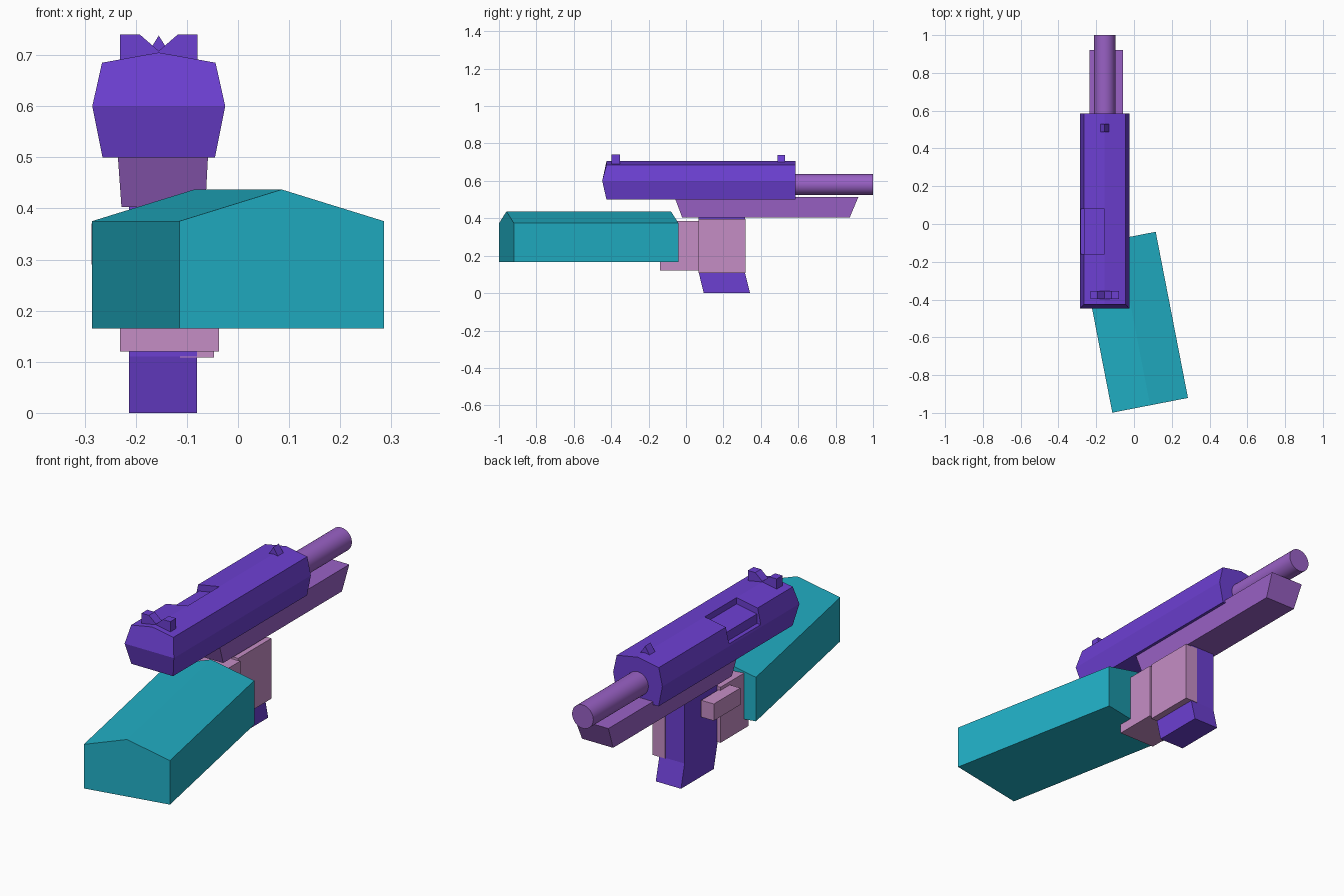
import bpy, bmesh, math
from mathutils import Matrix

if "Cube" in bpy.data.objects:
    bpy.data.objects.remove(bpy.data.objects["Cube"])

CX = -0.155  # centre line of the pistol


def material(name, rgb):
    m = bpy.data.materials.new(name)
    m.diffuse_color = (*rgb, 1)
    m.use_nodes = True
    m.node_tree.nodes["Principled BSDF"].inputs["Base Color"].default_value = m.diffuse_color
    return m


VIOLET = material("violet", (0.15, 0.05, 0.64))
PURPLE = material("purple", (0.32, 0.12, 0.56))
PINK = material("pink", (0.56, 0.27, 0.56))
TEAL = material("teal", (0.015, 0.43, 0.56))


def finish(name, bm, mat):
    bmesh.ops.recalc_face_normals(bm, faces=bm.faces)
    me = bpy.data.meshes.new(name)
    bm.to_mesh(me)
    bm.free()
    ob = bpy.data.objects.new(name, me)
    bpy.context.collection.objects.link(ob)
    if mat:
        me.materials.append(mat)
    return ob


def loft(loops):
    """Closed solid through matching loops of points."""
    bm = bmesh.new()
    rings = [[bm.verts.new(p) for p in lp] for lp in loops]
    n = len(rings[0])
    for a, b in zip(rings, rings[1:]):
        for i in range(n):
            j = (i + 1) % n
            bm.faces.new((a[i], a[j], b[j], b[i]))
    bm.faces.new(rings[0])
    bm.faces.new(rings[-1])
    return bm


def prism_y(profile, y0, y1):
    """Extrude an (x, z) profile along y."""
    return loft([[(x, y, z) for x, z in profile] for y in (y0, y1)])


def rect(x0, x1, y0, y1, z):
    return [(x0, y0, z), (x1, y0, z), (x1, y1, z), (x0, y1, z)]


def box(name, x0, x1, y0, y1, z0, z1, mat):
    return finish(name, loft([rect(x0, x1, y0, y1, z) for z in (z0, z1)]), mat)


# Slide: seven-sided profile with a rear face creased at mid height
half = [(0.11, 0.50), (0.13, 0.60), (0.111, 0.685)]
profile = [(CX + x, z) for x, z in half] + [(CX, 0.705)] + [(CX - x, z) for x, z in reversed(half)]
bm = prism_y(profile, -0.425, 0.585)
crease = [v for v in bm.verts if v.co.y < 0 and abs(v.co.z - 0.60) < 0.001]
bmesh.ops.connect_verts(bm, verts=crease)
for v in crease:
    v.co.y = -0.448
slide = finish("slide", bm, VIOLET)

# Ejection port cut into the upper left of the slide
port = [(CX, 0.75), (CX, 0.675), (-0.262, 0.655), (-0.262, 0.61), (-0.32, 0.61), (-0.32, 0.75)]
cutter = finish("ejection_port_cutter", prism_y(port, -0.16, 0.08), None)
mod = slide.modifiers.new("ejection_port", 'BOOLEAN')
mod.operation = 'DIFFERENCE'
mod.solver = 'EXACT'
mod.object = cutter
bpy.context.view_layer.objects.active = slide
bpy.ops.object.modifier_apply(modifier=mod.name)
bpy.data.objects.remove(cutter)

# Sights: notched rear, triangular front
rear = [(-0.076, 0.68), (-0.076, 0.74), (-0.037, 0.74), (0, 0.708),
        (0.037, 0.74), (0.076, 0.74), (0.076, 0.68)]
finish("rear_sight", prism_y([(CX + x, z) for x, z in rear], -0.397, -0.354), VIOLET)
front = [(-0.027, 0.695), (0, 0.738), (0.027, 0.695)]
finish("front_sight", prism_y([(CX + x, z) for x, z in front], 0.488, 0.53), VIOLET)

# Barrel
bm = bmesh.new()
bmesh.ops.create_cone(bm, cap_ends=True, segments=32, radius1=0.056, radius2=0.056, depth=0.5,
                      matrix=Matrix.Translation((CX, 0.75, 0.58)) @ Matrix.Rotation(math.pi / 2, 4, 'X'))
barrel = finish("barrel", bm, PURPLE)
for p in barrel.data.polygons:
    p.use_smooth = len(p.vertices) == 4

# Tapered lower frame
finish("frame", loft([rect(-0.228, -0.064, -0.02, 0.875, 0.403),
                      rect(-0.236, -0.058, -0.062, 0.922, 0.515)]), PURPLE)

# Grip with its bent lower end
finish("grip", loft([rect(-0.213, -0.08, *r) for r in
                     ((0.095, 0.342, 0), (0.068, 0.315, 0.11), (0.068, 0.315, 0.41))]), VIOLET)

# Hand: palm, wrapped fingers, thumb
box("palm", -0.231, -0.037, -0.14, 0.07, 0.12, 0.385, PINK)
box("fingers", -0.113, -0.047, 0.068, 0.318, 0.108, 0.396, PINK)
box("thumb", -0.287, -0.22, 0.0, 0.2, 0.29, 0.37, PINK)

# Sleeve: gabled prism turned toward the grip
gable = [(-0.204, 0.165), (0.204, 0.165), (0.204, 0.375), (0, 0.437), (-0.204, 0.375)]
bm = prism_y(gable, -0.448, 0.448)
bm.transform(Matrix.Translation((0, -0.52, 0)) @ Matrix.Rotation(math.radians(11), 4, 'Z'))
finish("sleeve", bm, TEAL)
